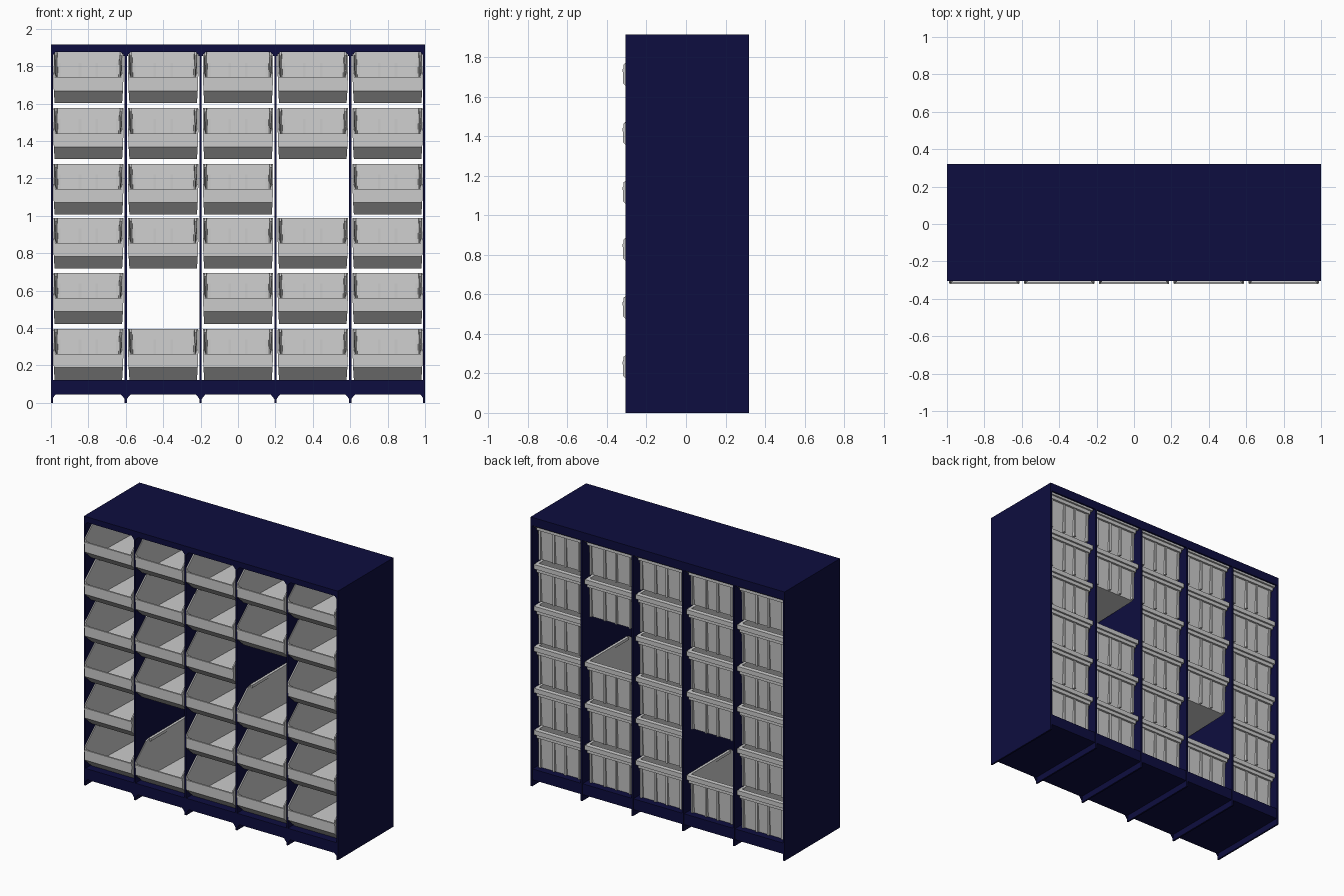
import bpy, bmesh
from mathutils import Matrix, Vector

cube = bpy.data.objects.get("Cube")
if cube:
    bpy.data.objects.remove(cube)


def material(name, color):
    m = bpy.data.materials.new(name)
    m.use_nodes = True
    m.diffuse_color = (*color, 1)
    m.node_tree.nodes["Principled BSDF"].inputs["Base Color"].default_value = (*color, 1)
    return m


NAVY = material("navy_steel", (0.004, 0.004, 0.05))
GREY = material("light_grey_plastic", (0.6, 0.6, 0.6))


def add_box(bm, x0, x1, y0, y1, z0, z1):
    size = Vector((x1 - x0, y1 - y0, z1 - z0))
    mid = Vector((x0 + x1, y0 + y1, z0 + z1)) / 2
    bmesh.ops.create_cube(bm, size=1, matrix=Matrix.Translation(mid) @ Matrix.Diagonal((*size, 1)))


def to_mesh(bm, name, mat):
    mesh = bpy.data.meshes.new(name)
    bm.to_mesh(mesh)
    bm.free()
    mesh.materials.append(mat)
    return mesh


def place(name, mesh, loc=(0, 0, 0)):
    ob = bpy.data.objects.new(name, mesh)
    ob.location = loc
    bpy.context.collection.objects.link(ob)
    return ob


def box(name, *bounds):
    bm = bmesh.new()
    add_box(bm, *bounds)
    return place(name, to_mesh(bm, name, NAVY))


FRONT, BACK, HEIGHT = -0.305, 0.32, 1.915
FLOOR, BASE_TOP, CEILING = 0.045, 0.122, 1.875
PITCH, THICK = 0.4, 0.012

# Cabinet shell: plinth, top and a folded rear edge
box("plinth", -1, 1, FRONT, BACK - 0.005, FLOOR, BASE_TOP)
box("top_panel", -1, 1, FRONT, BACK, CEILING, HEIGHT)
box("top_rear_flange", -1, 1, BACK - 0.012, BACK, 1.855, CEILING)

# Upright panels, running down to form the feet
for i in range(6):
    x = -1 + PITCH * i
    x0 = min(max(x - THICK / 2, -1), 1 - THICK)
    box(f"upright_{i}", x0, x0 + THICK, FRONT, BACK, 0, HEIGHT - 0.001)


# Small corner gussets beside each upright
def gusset(name, x, side, z, dz):
    bm = bmesh.new()
    pts = [(x, z), (x + side * 0.026, z), (x + side * 0.014, z + dz * 0.4), (x, z + dz)]
    face = bm.faces.new([bm.verts.new((px, FRONT, pz)) for px, pz in pts])
    ext = bmesh.ops.extrude_face_region(bm, geom=[face])
    bmesh.ops.translate(bm, vec=(0, 0.01, 0),
                        verts=[v for v in ext["geom"] if isinstance(v, bmesh.types.BMVert)])
    bmesh.ops.recalc_face_normals(bm, faces=bm.faces)
    place(name, to_mesh(bm, name, NAVY))


for i in range(5):
    for label, side in (("right", 1), ("left", -1)):
        x = -0.8 + PITCH * i - side * PITCH / 2
        gusset(f"foot_gusset_{label}_{i}", x, side, FLOOR, -0.035)
        gusset(f"top_gusset_{label}_{i}", x, side, CEILING, -0.03)

# Bin tray: side profile (y, z), narrowing downwards and to the rear
PROFILE = [(0.265, 0), (0.28, 0.27), (-0.17, 0.27), (-0.20, 0.262), (-0.316, 0.16),
           (-0.318, 0.135), (-0.318, 0.065), (-0.25, 0)]


def half_width(y, z):
    return 0.173 + 0.035 * z - 0.03 * y


def tray_mesh():
    bm = bmesh.new()
    left, right = ([bm.verts.new((s * half_width(y, z), y, z)) for y, z in PROFILE] for s in (1, -1))
    bm.faces.new(left)
    bm.faces.new(right[::-1])
    n = len(PROFILE)
    for a in (0, n - 3, n - 2, n - 1):          # back, lip, sloped front, floor
        b = (a + 1) % n
        bm.faces.new((left[a], left[b], right[b], right[a]))
    bmesh.ops.recalc_face_normals(bm, faces=bm.faces)
    bm.normal_update()
    bm.faces.ensure_lookup_table()
    if bm.faces[0].normal.x < 0:
        bmesh.ops.reverse_faces(bm, faces=bm.faces)
    return to_mesh(bm, "bin_tray", GREY)


# Bin rim: rear hanging ledge, side ledges, front lip bead and rear ribs
def rim_mesh():
    bm = bmesh.new()
    add_box(bm, -0.184, 0.184, 0.272, 0.305, 0.24, 0.272)
    add_box(bm, -0.174, 0.174, 0.272, 0.292, 0.215, 0.24)
    add_box(bm, -0.186, 0.186, -0.322, -0.31, 0.122, 0.138)
    for s in (1, -1):
        add_box(bm, *sorted((s * 0.168, s * 0.187)), -0.17, 0.28, 0.252, 0.272)
        for x in (0.045, 0.155):
            add_box(bm, s * x - 0.007, s * x + 0.007, 0.262, 0.284, 0.004, 0.215)
    return to_mesh(bm, "bin_rim", GREY)


tray, rim = tray_mesh(), rim_mesh()
ROWS = [0.123, 0.422, 0.717, 1.006, 1.303, 1.603]
EMPTY = {(3, 3), (1, 1)}
for r, z in enumerate(ROWS):
    for c in range(5):
        if (r, c) in EMPTY:
            continue
        at = (-0.8 + PITCH * c, 0, z)
        ob = place(f"bin_tray_{r}_{c}", tray, at)
        mod = ob.modifiers.new("wall", "SOLIDIFY")
        mod.thickness = 0.008
        mod.offset = -1
        mod.use_even_offset = True
        place(f"bin_rim_{r}_{c}", rim, at)
